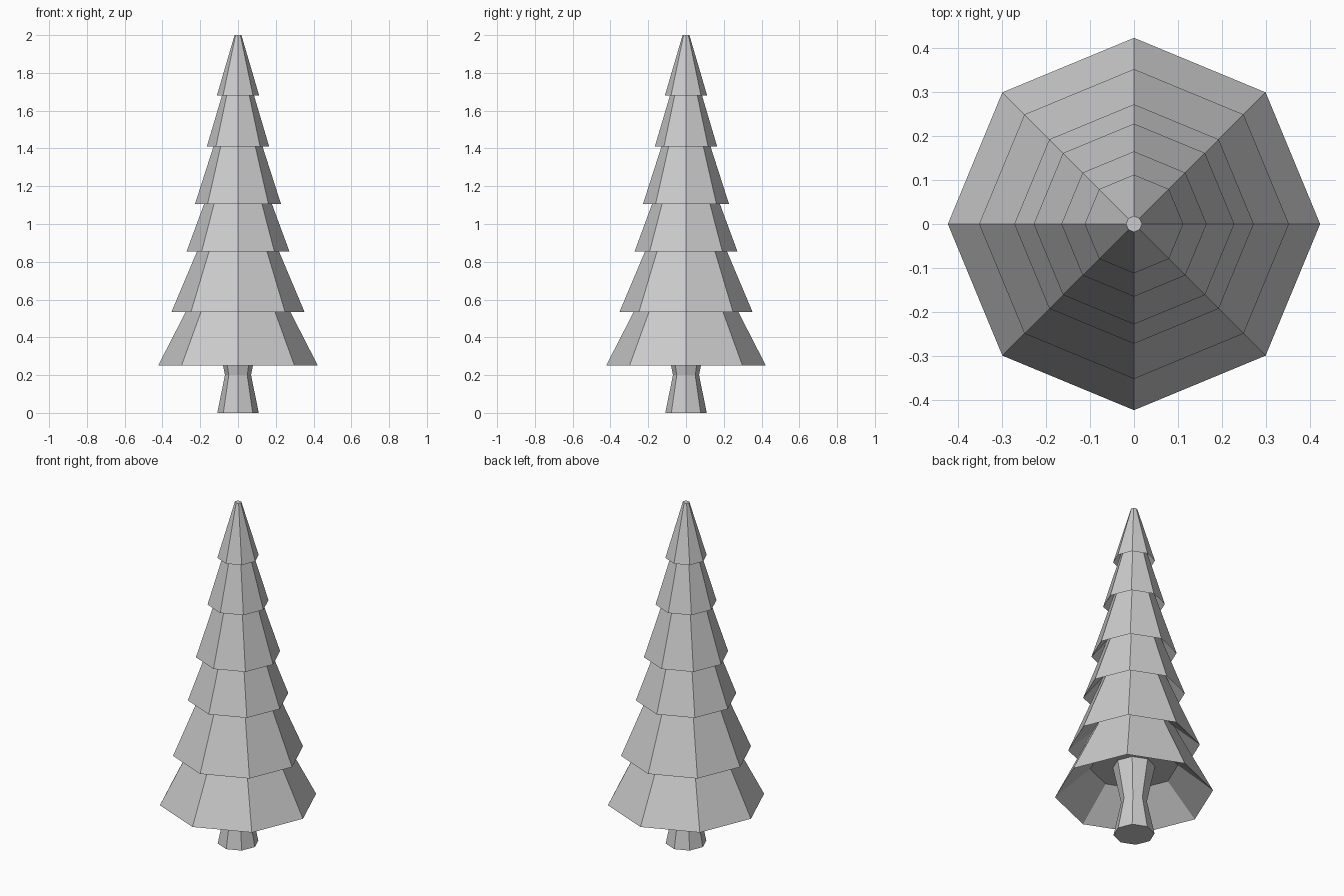
import bpy, bmesh
from math import cos, sin, tau

if "Cube" in bpy.data.objects:
    bpy.data.objects.remove(bpy.data.objects["Cube"])

SIDES = 8


def lathe(name, profile):
    """Spin a (radius, height) profile into a flat-shaded eight-sided solid with capped ends."""
    bm = bmesh.new()
    rings = [[bm.verts.new((r * cos(tau * i / SIDES), r * sin(tau * i / SIDES), z))
              for i in range(SIDES)] for r, z in profile]
    for a, b in zip(rings, rings[1:]):
        for i in range(SIDES):
            j = (i + 1) % SIDES
            bm.faces.new((a[i], a[j], b[j], b[i]))
    bm.faces.new(rings[0][::-1])
    bm.faces.new(rings[-1])
    bmesh.ops.recalc_face_normals(bm, faces=bm.faces)
    mesh = bpy.data.meshes.new(name)
    bm.to_mesh(mesh)
    bm.free()
    obj = bpy.data.objects.new(name, mesh)
    bpy.context.collection.objects.link(obj)
    return obj


# Trunk: pinched below the branches, flaring into the hollow of the lowest tier
lathe("trunk", [(0.11, 0), (0.069, 0.2), (0.113, 0.415)])

# Foliage tiers: rim radius, rim height, and wall radius where the next rim begins
tiers = [
    (0.423, 0.25, 0.277),
    (0.352, 0.535, 0.217),
    (0.272, 0.855, 0.180),
    (0.228, 1.105, 0.130),
    (0.165, 1.41, 0.085),
    (0.112, 1.68, 0.018),
]
tip = 2.0

# Each wall runs up into the hollow underside of the tier above
profile = [(0.235, 0.415)]
for k, (r, z, r_top) in enumerate(tiers):
    profile.append((r, z))
    if k + 1 < len(tiers):
        z_next = tiers[k + 1][1]
        rise = 0.4 * (z_next - z)
        slope = (r_top - r) / (z_next - z)
        profile.append((r_top + slope * rise, z_next + rise))
profile.append((tiers[-1][2], tip))
lathe("foliage", profile)
